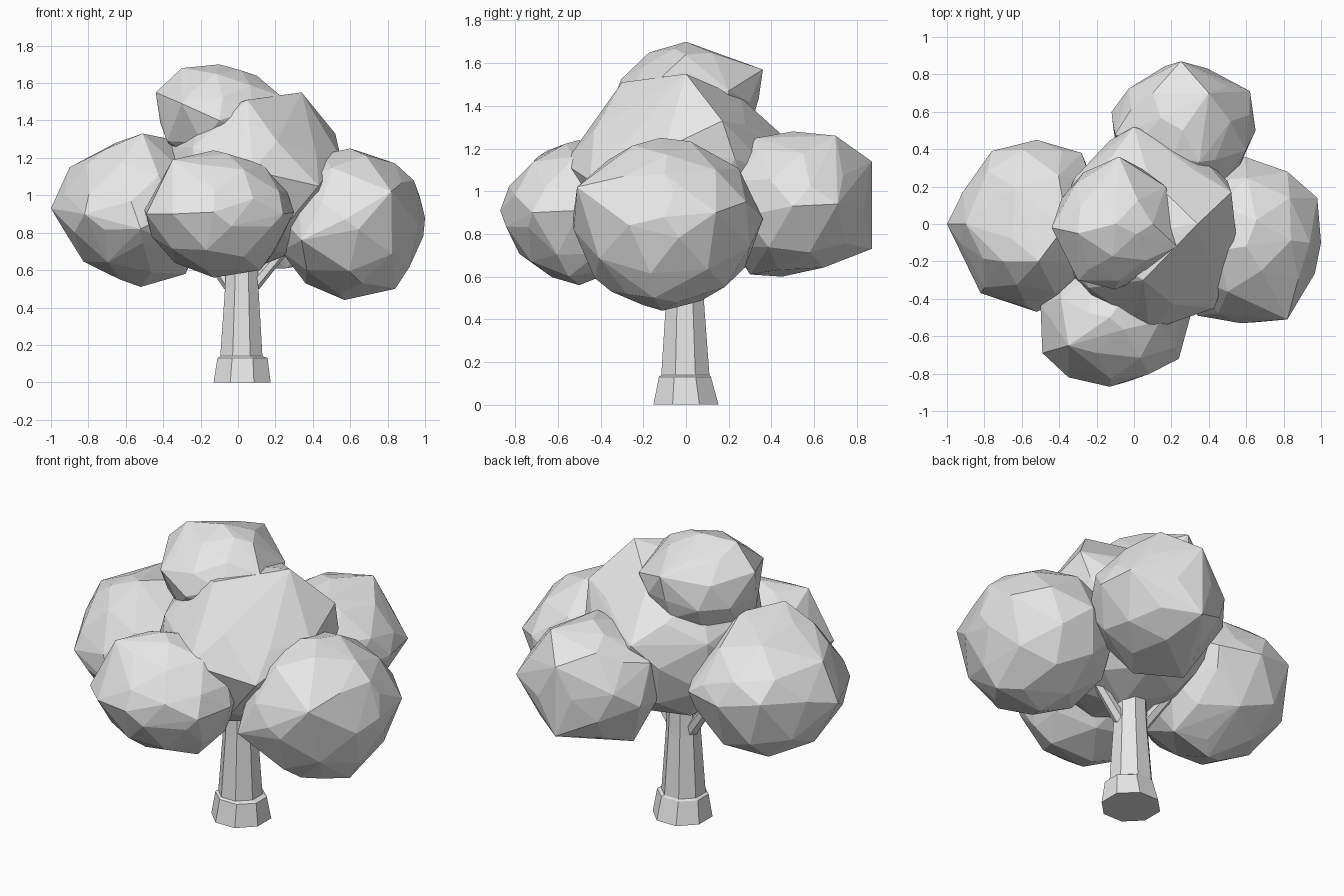
import bpy, bmesh, math, random
from mathutils import Vector, Euler

random.seed(4)
cube = bpy.data.objects.get("Cube")
if cube:
    bpy.data.objects.remove(cube, do_unlink=True)

# single plain colour
grey = bpy.data.materials.new("plain_grey")
grey.use_nodes = True
colour = (0.8, 0.8, 0.8, 1)
grey.diffuse_color = colour
grey.node_tree.nodes["Principled BSDF"].inputs["Base Color"].default_value = colour


def make_object(name, bm):
    bmesh.ops.recalc_face_normals(bm, faces=bm.faces)
    mesh = bpy.data.meshes.new(name)
    bm.to_mesh(mesh)
    bm.free()
    mesh.materials.append(grey)
    obj = bpy.data.objects.new(name, mesh)
    bpy.context.collection.objects.link(obj)
    return obj


def leaf_clump(name, centre, radii, corners):
    """Convex faceted lump: a turned ellipsoid core wrapped together with its main corners."""
    corners = [Vector(c) for c in corners]
    bm = bmesh.new()
    bmesh.ops.create_icosphere(bm, subdivisions=2, radius=1)
    turn = Euler([random.uniform(0, math.tau) for _ in range(3)]).to_matrix()
    core = [Vector(c + r * d for c, r, d in zip(centre, radii, turn @ v.co)) for v in bm.verts]
    bm.clear()
    # leave room around each corner so that the facets stay broad
    core = [p for p in core if all((p - c).length > 0.09 for c in corners)]
    for p in core + corners:
        bm.verts.new(p)
    hull = bmesh.ops.convex_hull(bm, input=bm.verts)
    loose = {v for v in hull["geom_interior"] + hull["geom_unused"] if isinstance(v, bmesh.types.BMVert)}
    bmesh.ops.delete(bm, geom=list(loose), context="VERTS")
    make_object(name, bm)


def tapered_tube(name, rings, sides, turn=0.0):
    """Closed tube through rings of (centre, x radius, y radius)."""
    bm = bmesh.new()
    loops = []
    for centre, rx, ry in rings:
        loop = []
        for i in range(sides):
            a = math.tau * i / sides + turn
            loop.append(bm.verts.new(Vector(centre) + Vector((rx * math.cos(a), ry * math.sin(a), 0))))
        loops.append(loop)
    for a, b in zip(loops, loops[1:]):
        for i in range(sides):
            j = (i + 1) % sides
            bm.faces.new((a[i], a[j], b[j], b[i]))
    bm.faces.new(loops[0][::-1])
    bm.faces.new(loops[-1])
    make_object(name, bm)


# foliage
leaf_clump("centre_foliage", (0.06, -0.02, 1.06), (0.47, 0.51, 0.45), [
    (0.34, 0, 1.55), (0.05, -0.3, 1.51), (0.52, 0.17, 1.33), (0.08, -0.57, 1.13),
    (0, 0.52, 1.2), (0.43, -0.45, 1.05), (0.5, 0.23, 1.15), (0.55, -0.1, 1.2)])
leaf_clump("top_foliage", (-0.1, 0, 1.42), (0.32, 0.33, 0.27), [
    (-0.08, 0.36, 1.57), (-0.1, 0, 1.7), (0.23, -0.12, 1.53), (-0.44, -0.02, 1.55),
    (-0.1, -0.35, 1.4), (-0.3, -0.05, 1.68), (0.1, 0, 1.64), (-0.1, 0.34, 1.43),
    (0.17, 0.2, 1.47), (-0.3, -0.3, 1.49), (-0.38, -0.12, 1.29), (-0.25, 0.2, 1.24)])
leaf_clump("right_foliage", (-0.55, 0, 0.92), (0.4, 0.45, 0.38), [
    (-1, 0, 0.93), (-0.9, 0, 1.15), (-0.51, -0.2, 1.33), (-0.76, 0.39, 1),
    (-0.52, 0.45, 0.95), (-0.82, -0.37, 0.9), (-0.52, -0.47, 0.82), (-0.52, 0, 0.51),
    (-0.28, 0.38, 0.95), (-0.7, -0.2, 1.25), (-0.36, 0, 1.3), (-0.28, 0, 0.58)])
leaf_clump("left_foliage", (0.6, -0.09, 0.85), (0.4, 0.44, 0.4), [
    (0.57, -0.11, 0.44), (0.59, 0.36, 0.87), (0.82, -0.51, 1.02), (1, -0.1, 0.88),
    (0.98, 0.14, 0.9), (0.6, -0.12, 1.25), (0.57, -0.53, 0.87), (0.94, -0.1, 1.08),
    (0.34, -0.49, 0.76), (0.82, 0.28, 0.95), (0.84, -0.15, 0.5), (0.66, -0.35, 0.53)])
leaf_clump("front_foliage", (-0.1, -0.5, 0.9), (0.39, 0.355, 0.33), [
    (0.3, -0.5, 0.91), (-0.13, -0.87, 0.91), (-0.49, -0.69, 0.9), (0.24, -0.72, 0.9),
    (-0.35, -0.82, 0.9), (-0.13, -0.5, 1.24), (-0.13, -0.5, 0.56), (-0.35, -0.65, 1.19),
    (0.12, -0.55, 0.6), (-0.5, -0.43, 0.92)])
leaf_clump("back_foliage", (0.26, 0.5, 0.94), (0.38, 0.355, 0.33), [
    (0.25, 0.87, 1.14), (0.25, 0.87, 0.73), (0.62, 0.71, 0.94), (0.65, 0.5, 0.93),
    (-0.12, 0.6, 0.9), (0.26, 0.5, 1.28), (0.4, 0.7, 1.26), (0.26, 0.3, 0.61),
    (0.03, 0.45, 0.6), (0.35, 0.33, 1.25), (-0.1, 0.48, 1.11), (0.1, 0.7, 1.2)])

# trunk with a flared foot
tapered_tube("trunk", [
    ((0.022, 0, 0), 0.165, 0.165),
    ((0.024, -0.005, 0.13), 0.145, 0.132),
    ((0.018, -0.003, 0.14), 0.122, 0.122),
    ((0.02, -0.005, 0.5), 0.097, 0.095),
    ((0.02, -0.005, 0.85), 0.08, 0.08),
], 8, math.pi / 8)

# side branches reaching into the foliage
for name, foot, tip in (
    ("left_branch", (0.07, -0.01, 0.5), (0.27, -0.02, 0.74)),
    ("right_branch", (-0.03, 0.01, 0.5), (-0.2, 0.04, 0.74)),
):
    tapered_tube(name, [(foot, 0.045, 0.04), (tip, 0.035, 0.03)], 6)
